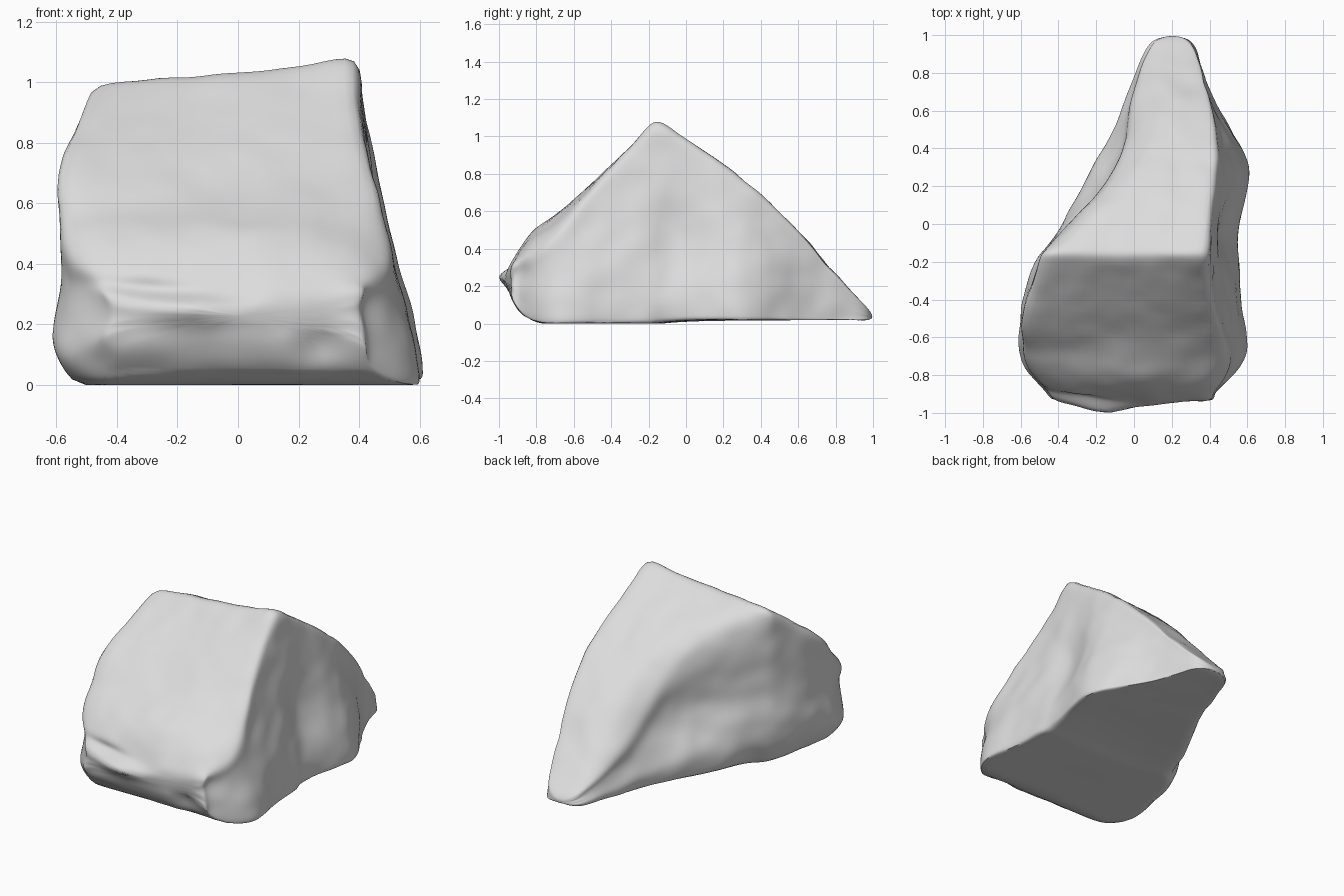
import bpy
import bmesh
import math
from mathutils import Vector, noise

cube = bpy.data.objects.get("Cube")
if cube:
    bpy.data.objects.remove(cube, do_unlink=True)

# Stone colour
stone = bpy.data.materials.new("pale_grey_stone")
stone.use_nodes = True
stone.diffuse_color = (0.72, 0.72, 0.72, 1)
stone.node_tree.nodes["Principled BSDF"].inputs["Base Color"].default_value = stone.diffuse_color

# Cross-sections from nose to tail: y, then x of left foot, left shoulder,
# right shoulder, right foot, then base z, top z, left and right height factors
SECTIONS = [
    (-.94, -.37, -.35, .35, .38, .16, .3, .95, .95),
    (-.9, -.45, -.43, .39, .42, .08, .38, .9, .9),
    (-.8, -.54, -.52, .46, .52, .01, .52, .86, .8),
    (-.65, -.61, -.57, .46, .6, 0, .63, .93, .9),
    (-.42, -.59, -.55, .4, .57, 0, .83, .95, .97),
    (-.2, -.53, -.49, .38, .56, 0, 1.045, .91, 1),
    (-.1, -.45, -.42, .39, .55, .01, 1.045, .91, 1),
    (.1, -.33, -.22, .41, .57, .02, .93, .91, .98),
    (.28, -.23, -.1, .43, .6, .02, .8, .86, .98),
    (.45, -.13, -.04, .43, .54, .02, .655, .74, .97),
    (.65, -.05, 0, .4, .42, .02, .45, .68, .97),
    (.85, .03, .06, .34, .35, .02, .21, .75, .95),
    (.965, .1, .12, .28, .3, .02, .08, .9, 1),
]
BASE_RIGHT, SHOULDER_RIGHT, SHOULDER_LEFT = 3, 7, 10
RIDGE = 5


def lerp(a, b, t):
    return a + (b - a) * t


def section_points(y, foot_l, top_l, top_r, foot_r, base, top, factor_l, factor_r):
    """Closed outline: along the base, up the right, over the top, down the left."""
    inset = (0.09 if y < 0 else 0.04) * (foot_r - foot_l)
    high_l = lerp(base, top, factor_l)
    high_r = lerp(base, top, factor_r)
    start, end = foot_l + inset, foot_r - inset * 0.25
    flat = [(lerp(start, end, t), base) for t in (0, 1 / 3, 2 / 3, 1)]
    right = [(lerp(foot_r, top_r, t), lerp(base, high_r, h))
             for t, h in ((0, .1), (.24, .4), (.67, .72), (1, 1))]
    # The top leans left; the nose is crowned where its shoulders drop
    crown = [(lerp(top_r, top_l, t), lerp(top, max(high_l, top * 0.93), t)) for t in (1 / 3, 2 / 3)]
    left = [(lerp(foot_l, top_l, t), lerp(base, high_l, h))
            for t, h in ((1, 1), (.75, .7), (.4, .42), (0, .2))]
    return [Vector((x, y, z)) for x, z in flat + right + crown + left]


# Loft the cage and crease the hard edges
bm = bmesh.new()
crease = bm.edges.layers.float.new("crease_edge")
rings = [[bm.verts.new(p) for p in section_points(*s)] for s in SECTIONS]
count = len(rings[0])
for a, b in zip(rings, rings[1:]):
    for i in range(count):
        j = (i + 1) % count
        bm.faces.new((a[i], a[j], b[j], b[i]))
bm.faces.new(rings[0])
bm.faces.new(rings[-1])
bmesh.ops.recalc_face_normals(bm, faces=bm.faces)

for k, (a, b) in enumerate(zip(rings, rings[1:])):
    for i in (0, BASE_RIGHT, SHOULDER_RIGHT, SHOULDER_LEFT):
        edge = bm.edges.get((a[i], b[i]))
        shoulder = i in (SHOULDER_RIGHT, SHOULDER_LEFT)
        soft = (shoulder and k < 3) or (i == SHOULDER_LEFT and k > RIDGE)
        edge[crease] = 0.05 if soft else 0.4
for i in range(SHOULDER_RIGHT, SHOULDER_LEFT):
    bm.edges.get((rings[RIDGE][i], rings[RIDGE][i + 1]))[crease] = 0.2
cage = bpy.data.meshes.new("boulder_cage")
bm.to_mesh(cage)
bm.free()

# Subdivide into a smooth mass
boulder = bpy.data.objects.new("boulder", cage)
bpy.context.collection.objects.link(boulder)
smooth = boulder.modifiers.new("smooth", "SUBSURF")
smooth.levels = 3


def smoothed_mesh():
    cage.update()
    boulder.update_tag()
    bpy.context.view_layer.update()
    return bpy.data.meshes.new_from_object(
        boulder.evaluated_get(bpy.context.evaluated_depsgraph_get()))


# Push the cage outward so the smooth surface passes through the sections
targets = [v.co.copy() for v in cage.vertices]
for step in range(3):
    trial = smoothed_mesh()
    for v, target, near in zip(cage.vertices, targets, trial.vertices):
        v.co += (target - near.co) * 0.7
    bpy.data.meshes.remove(trial)
mesh = smoothed_mesh()
boulder.modifiers.clear()
boulder.data = mesh
bpy.data.meshes.remove(cage)


def bump(value, centre, width):
    return math.exp(-((value - centre) / width) ** 2)


# Weathering: uneven surface, nose crevice and lip, hollow flanks
normals = [v.normal.copy() for v in mesh.vertices]
for v, n in zip(mesh.vertices, normals):
    p = v.co.copy()
    rough = noise.noise(p * 3.5) * 0.01 + noise.noise(p * 8) * 0.007
    v.co += n * rough * (0.1 if n.z < -0.8 else 1)
    if p.y < -0.7:
        v.co.y += 0.03 * bump(p.z, 0.32 - 0.1 * (p.x + 0.3), 0.03) * bump(p.x, -0.3, 0.2)
        v.co.y -= 0.05 * bump(p.z, 0.25, 0.05) * bump(p.x, -0.15, 0.2)
        v.co.y += 0.04 * bump(p.z, 0.13, 0.07) * bump(p.x, 0.27, 0.08)
    if n.x > 0.4:
        v.co.x -= 0.05 * bump(p.y, -0.05, 0.18) * bump(p.z, 0.45, 0.22)
    if n.x < -0.3:
        v.co.x += 0.04 * bump(p.y, 0.2, 0.25) * bump(p.z, 0.4, 0.2)
    v.co.z = max(v.co.z, 0)

mesh.materials.append(stone)
bpy.context.view_layer.objects.active = boulder
boulder.select_set(True)
bpy.ops.object.shade_smooth_by_angle(angle=math.radians(50))
